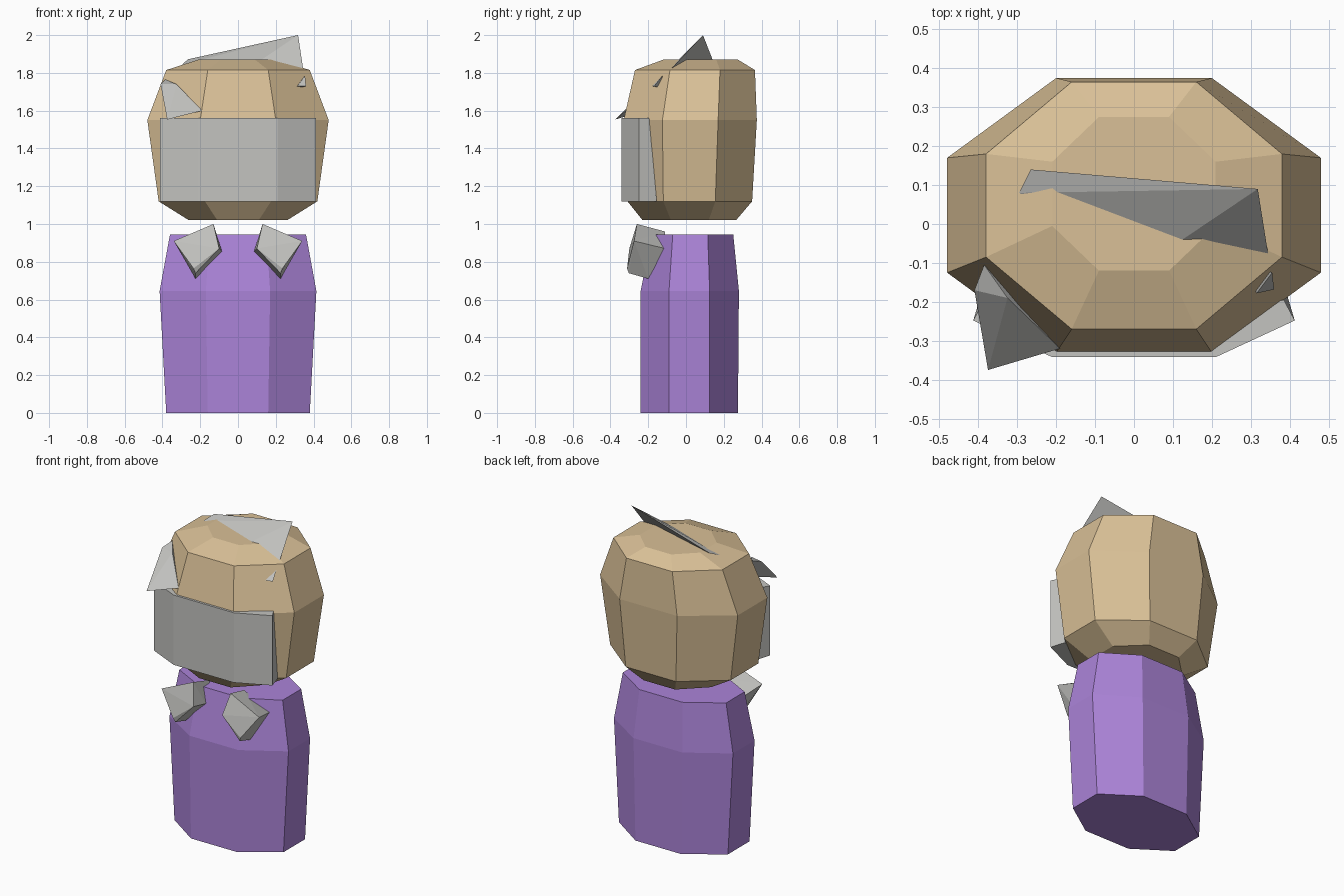
import bpy, bmesh

if "Cube" in bpy.data.objects:
    bpy.data.objects.remove(bpy.data.objects["Cube"])

def material(name, rgb):
    m = bpy.data.materials.new(name)
    m.diffuse_color = (*rgb, 1)
    m.use_nodes = True
    m.node_tree.nodes["Principled BSDF"].inputs["Base Color"].default_value = m.diffuse_color
    return m

TAN = material("tan skin", (0.70, 0.53, 0.31))
PURPLE = material("purple cloth", (0.41, 0.23, 0.69))
GREY = material("light grey", (0.55, 0.55, 0.53))

def finish(name, bm, mat):
    bmesh.ops.recalc_face_normals(bm, faces=bm.faces)
    me = bpy.data.meshes.new(name)
    bm.to_mesh(me)
    bm.free()
    me.materials.append(mat)
    ob = bpy.data.objects.new(name, me)
    bpy.context.collection.objects.link(ob)
    return ob

def loft(name, rings, mat):
    """Stack closed rings of points and cap both ends."""
    bm = bmesh.new()
    loops = [[bm.verts.new(p) for p in r] for r in rings]
    n = len(loops[0])
    for a, b in zip(loops, loops[1:]):
        for i in range(n):
            j = (i + 1) % n
            bm.faces.new((a[i], a[j], b[j], b[i]))
    bm.faces.new(loops[0][::-1])
    bm.faces.new(loops[-1])
    return finish(name, bm, mat)

def octagon(z, x, cx, front, cfront, cback, back):
    """Eight-sided ring: half width, half width of front/back face, y stops."""
    return [(-cx, front, z), (cx, front, z), (x, cfront, z), (x, cback, z),
            (cx, back, z), (-cx, back, z), (-x, cback, z), (-x, cfront, z)]

def hull(name, points, mat):
    bm = bmesh.new()
    for p in points:
        bm.verts.new(p)
    res = bmesh.ops.convex_hull(bm, input=bm.verts)
    loose = {v for v in res["geom_interior"] + res["geom_unused"]
             if isinstance(v, bmesh.types.BMVert)}
    bmesh.ops.delete(bm, geom=list(loose), context='VERTS')
    bmesh.ops.dissolve_limit(bm, angle_limit=0.03, verts=bm.verts, edges=bm.edges)
    return finish(name, bm, mat)

# Torso
loft("body", [
    octagon(0.00, 0.38, 0.16, -0.24, -0.09, 0.125, 0.275),
    octagon(0.645, 0.415, 0.17, -0.24, -0.09, 0.125, 0.28),
    octagon(0.945, 0.36, 0.15, -0.18, -0.07, 0.115, 0.25)], PURPLE)

# Head
loft("head", [
    octagon(1.02, 0.26, 0.11, -0.23, -0.08, 0.12, 0.265),
    octagon(1.12, 0.42, 0.175, -0.31, -0.12, 0.155, 0.35),
    octagon(1.55, 0.48, 0.20, -0.33, -0.125, 0.17, 0.375),
    octagon(1.815, 0.38, 0.16, -0.27, -0.085, 0.18, 0.365),
    octagon(1.87, 0.21, 0.09, -0.12, -0.005, 0.16, 0.275)], TAN)

# Face mask wrapped round the front of the head
def mask_ring(z, end_y):
    half = [(0.21, -0.342), (0.413, -0.248), (0.385, end_y), (0.18, -0.24)]
    return [(x, y, z) for x, y in half] + [(-x, y, z) for x, y in half[::-1]]

loft("face_mask", [mask_ring(1.12, -0.155), mask_ring(1.56, -0.195)], GREY)

# Hair shards
hull("top_hair_shard", [(0.318, 0.09, 2.0), (0.345, -0.08, 1.82),
     (-0.265, 0.14, 1.872), (-0.295, 0.08, 1.845), (0.02, -0.11, 1.80)], GREY)
hull("left_hair_shard", [(-0.375, -0.375, 1.553), (-0.385, -0.105, 1.765),
     (-0.41, -0.17, 1.74), (-0.325, -0.19, 1.74), (-0.19, -0.32, 1.60),
     (-0.28, -0.15, 1.62)], GREY)
hull("right_hair_tip", [(0.355, -0.125, 1.785), (0.36, -0.168, 1.73),
     (0.315, -0.178, 1.73), (0.28, -0.10, 1.71)], GREY)

# Collar blocks
COLLAR = [(0.34, -0.275, 0.91), (0.13, -0.26, 1.0), (0.10, -0.30, 0.87),
          (0.235, -0.312, 0.765), (0.225, -0.303, 0.74), (0.30, -0.11, 0.87),
          (0.12, -0.11, 0.96), (0.085, -0.20, 0.855), (0.225, -0.20, 0.71)]
for side, s in (("left", -1), ("right", 1)):
    hull(side + "_collar", [(s * x, y, z) for x, y, z in COLLAR], GREY)
